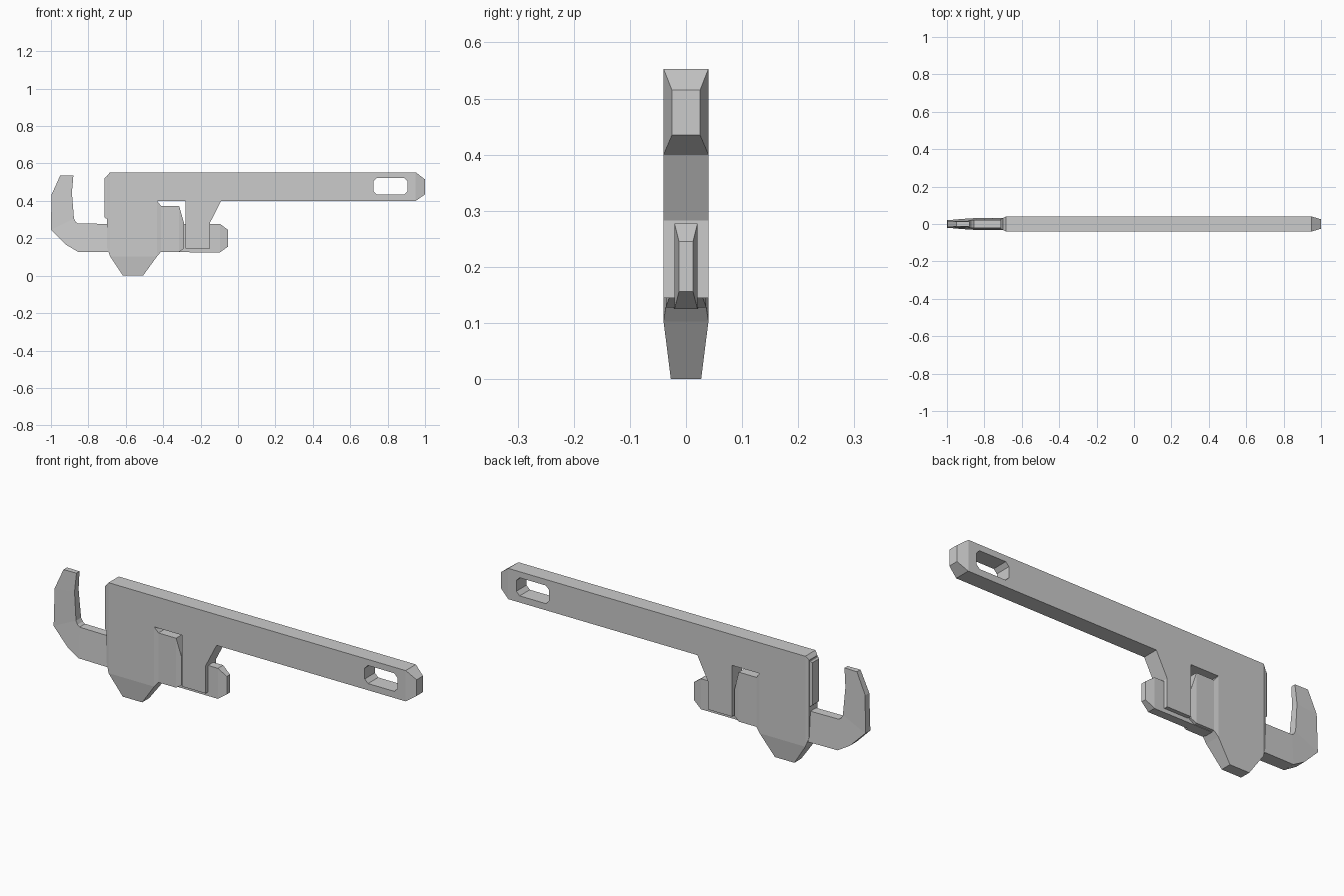
import bpy, bmesh
from mathutils import Vector

if "Cube" in bpy.data.objects:
    bpy.data.objects.remove(bpy.data.objects["Cube"])


def finish(bm, name):
    bmesh.ops.recalc_face_normals(bm, faces=bm.faces)
    mesh = bpy.data.meshes.new(name)
    bm.to_mesh(mesh)
    bm.free()
    obj = bpy.data.objects.new(name, mesh)
    bpy.context.collection.objects.link(obj)
    return obj


def prism(bm, profile, hy):
    """Extrude an xz profile across y; returns the side faces in profile order."""
    front = [bm.verts.new((x, -hy, z)) for x, z in profile]
    back = [bm.verts.new((x, hy, z)) for x, z in profile]
    bm.faces.new(front)
    bm.faces.new(back[::-1])
    n = len(profile)
    return [bm.faces.new((front[i], back[i], back[(i + 1) % n], front[(i + 1) % n]))
            for i in range(n)]


def taper(bm, face, xs, zs, hy):
    """Extrude a four-sided end face and fit it to a new extent."""
    c = face.calc_center_median()
    new = bmesh.ops.extrude_discrete_faces(bm, faces=[face])["faces"][0]
    for v in new.verts:
        v.co = Vector((xs[v.co.x > c.x], hy if v.co.y > 0 else -hy, zs[v.co.z > c.z]))
    return new


def loft(bm, sections):
    """Skin a chain of four-point sections and cap both ends."""
    rings = [[bm.verts.new(p) for p in s] for s in sections]
    for a, b in zip(rings, rings[1:]):
        for i in range(4):
            j = (i + 1) % 4
            bm.faces.new((a[i], a[j], b[j], b[i]))
    bm.faces.new(rings[0])
    bm.faces.new(rings[-1][::-1])


# Handle, head and bracket in one profile
bm = bmesh.new()
sides = prism(bm, [(-0.684, 0.103), (-0.433, 0.103), (-0.433, 0.40), (-0.281, 0.40),
                   (-0.281, 0.145), (-0.15, 0.145), (-0.15, 0.283), (-0.09, 0.40),
                   (0.95, 0.40), (0.95, 0.553), (-0.684, 0.553)], 0.04)
# tapered foot of the head
taper(bm, sides[0], (-0.615, -0.508), (0, 0), 0.027)
# adjusting block growing out of the head
f = taper(bm, sides[1], (-0.412, -0.412), (0.128, 0.374), 0.036)
f = taper(bm, f, (-0.315, -0.315), (0.128, 0.374), 0.036)
taper(bm, f, (-0.289, -0.289), (0.145, 0.283), 0.03)
# bevelled handle end and head front
taper(bm, sides[8], (1.0, 1.0), (0.435, 0.515), 0.025)
f = taper(bm, sides[10], (-0.70, -0.70), (0.15, 0.535), 0.032)
body = finish(bm, "wrench_body")

# Hanging slot cut through the handle
bm = bmesh.new()
x0, x1, z0, z1, c = 0.725, 0.905, 0.433, 0.523, 0.018
prism(bm, [(x0 + c, z0), (x1 - c, z0), (x1, z0 + c), (x1, z1 - c),
           (x1 - c, z1), (x0 + c, z1), (x0, z1 - c), (x0, z0 + c)], 0.1)
cutter = finish(bm, "slot_cutter")
cutter.hide_render = True
mod = body.modifiers.new("slot", 'BOOLEAN')
mod.operation = 'DIFFERENCE'
mod.solver = 'EXACT'
mod.object = cutter
bpy.context.view_layer.objects.active = body
bpy.ops.object.modifier_apply(modifier=mod.name)
bpy.data.objects.remove(cutter)

# Fixed jaw plate
bm = bmesh.new()
sides = prism(bm, [(-0.69, 0.305), (-0.69, 0.53), (-0.705, 0.53), (-0.705, 0.305)], 0.03)
taper(bm, sides[2], (-0.713, -0.713), (0.312, 0.523), 0.026)
finish(bm, "fixed_jaw_plate")

# Hook jaw: inner point, outer point, inner and outer half-width
path = [((-0.88, 0.537), (-0.95, 0.537), 0.012, 0.014),
        ((-0.888, 0.444), (-0.997, 0.433), 0.016, 0.016),
        ((-0.877, 0.305), (-1.0, 0.246), 0.02, 0.02),
        ((-0.868, 0.288), (-0.92, 0.166), 0.021, 0.027),
        ((-0.856, 0.279), (-0.856, 0.128), 0.022, 0.031),
        ((-0.68, 0.277), (-0.68, 0.127), 0.022, 0.033),
        ((-0.45, 0.277), (-0.45, 0.126), 0.021, 0.021),
        ((-0.096, 0.277), (-0.096, 0.125), 0.0205, 0.0205),
        ((-0.053, 0.245), (-0.053, 0.156), 0.0125, 0.0125)]
bm = bmesh.new()
loft(bm, [[(a[0], -wa, a[1]), (a[0], wa, a[1]), (b[0], wb, b[1]), (b[0], -wb, b[1])]
          for a, b, wa, wb in path])
finish(bm, "hook_jaw")
